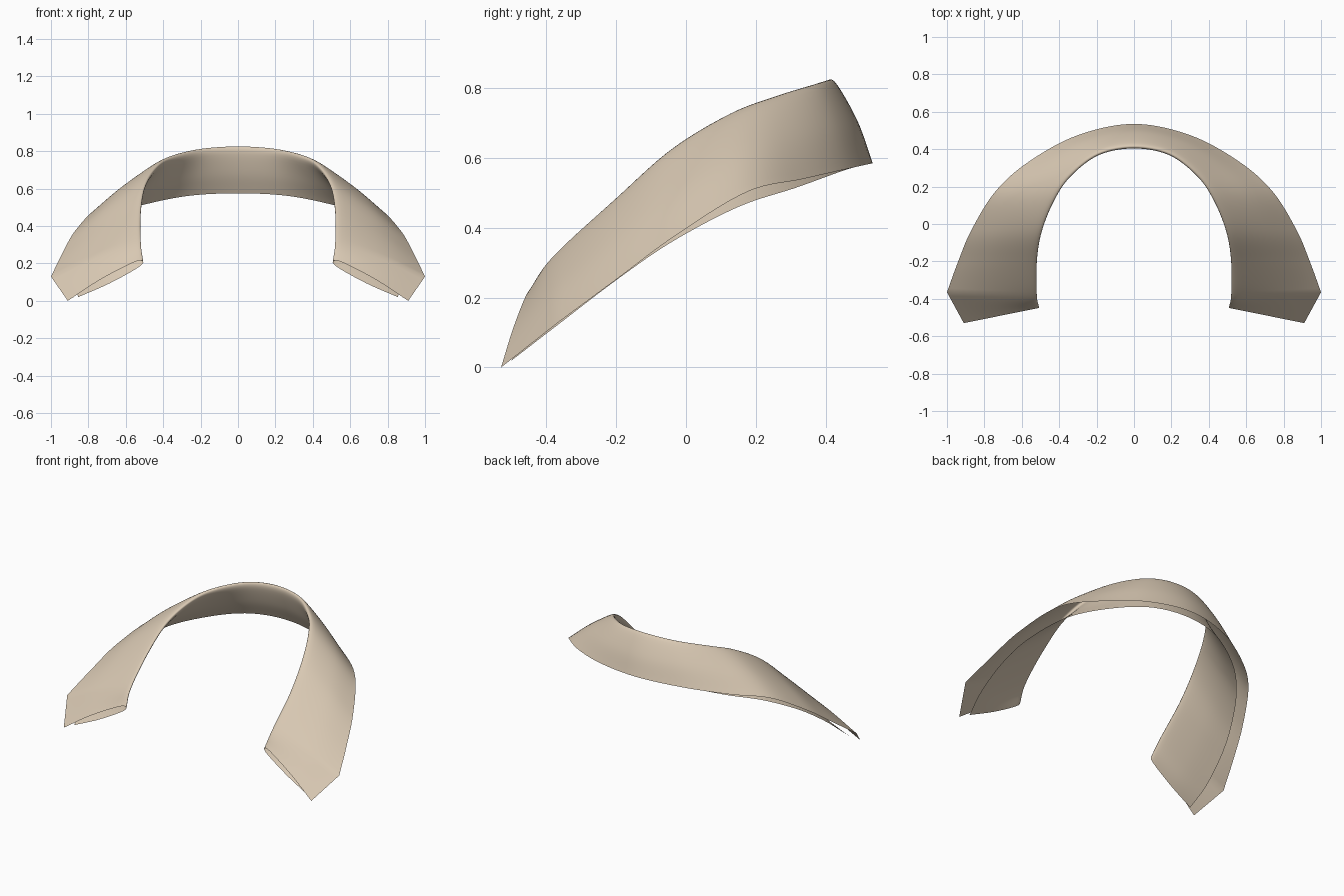
import bpy, bmesh
from mathutils import Vector as V

if "Cube" in bpy.data.objects:
    bpy.data.objects.remove(bpy.data.objects["Cube"])

# Half-collar stations, centre back to front end: fold crest, outer edge, inner edge
STATIONS = [
    ((0, .425, .82), (0, .535, .585), (0, .488, .575)),
    ((.20, .385, .808), (.30, .475, .572), (.26, .445, .562)),
    ((.36, .265, .772), (.56, .335, .54), (.50, .315, .515)),
    ((.455, .13, .722), (.74, .175, .503), (.67, .15, .46)),
    ((.525, -.04, .62), (.868, -.03, .378), (.79, -.04, .36)),
    ((.553, -.20, .48), (.94, -.20, .252), (.85, -.20, .25)),
    ((.555, -.38, .315), (1.0, -.365, .13), (.872, -.37, .12)),
    ((.54, -.455, .213), (.91, -.53, 0), (.855, -.50, .02)),
]


def catmull(p, steps):
    """Smooth curve through points p."""
    p = [p[0] * 2 - p[1]] + p + [p[-1] * 2 - p[-2]]
    out = []
    for a, b, c, d in zip(p, p[1:], p[2:], p[3:]):
        for k in range(steps):
            t = k / steps
            out.append(.5 * (2 * b + (c - a) * t + (2 * a - 5 * b + 4 * c - d) * t * t
                             + (3 * b - a - 3 * c + d) * t ** 3))
    return out + [p[-2].copy()]


def rail(i):
    """One long guide line over the right half; straight last piece keeps the point corner sharp."""
    pts = [V(s[i]) for s in STATIONS]
    mir = [V((-q.x, q.y, q.z)) for q in pts]
    if i == 1:
        body = catmull(mir[6:0:-1] + pts[:7], 8)[48:]
        return body + [pts[6].lerp(pts[7], k / 8) for k in range(1, 9)]
    return catmull(mir[:0:-1] + pts, 8)[56:]


def section(fold, outer, inner):
    """Folded cross-section: outer leaf, rounded fold, inner leaf."""
    d = (fold - outer).normalized()
    h = V((d.x, d.y, 0)).normalized()
    n = (V((0, 0, 1)) - d * d.z).normalized()
    turn = fold + h * .021 - V((0, 0, .024))
    return catmull([outer, outer.lerp(fold, .5) + n * .012, fold, turn,
                    turn.lerp(inner, .5) - n * .010, inner], 6)


half = [section(*r) for r in zip(rail(0), rail(1), rail(2))]
rows = [[V((-q.x, q.y, q.z)) for q in r] for r in half[:0:-1]] + half

# Skin the sections into one sheet
bm = bmesh.new()
grid = [[bm.verts.new(q) for q in r] for r in rows]
for r, s in zip(grid, grid[1:]):
    for j in range(len(r) - 1):
        bm.faces.new((r[j], s[j], s[j + 1], r[j + 1]))
bmesh.ops.recalc_face_normals(bm, faces=bm.faces)
mesh = bpy.data.meshes.new("shirt_collar")
bm.to_mesh(mesh)
bm.free()
collar = bpy.data.objects.new("shirt_collar", mesh)
bpy.context.collection.objects.link(collar)
mesh.shade_smooth()

# Fabric colour
mat = bpy.data.materials.new("beige_fabric")
mat.diffuse_color = (.69, .58, .45, 1)
mat.use_nodes = True
mat.node_tree.nodes["Principled BSDF"].inputs["Base Color"].default_value = mat.diffuse_color
mesh.materials.append(mat)
